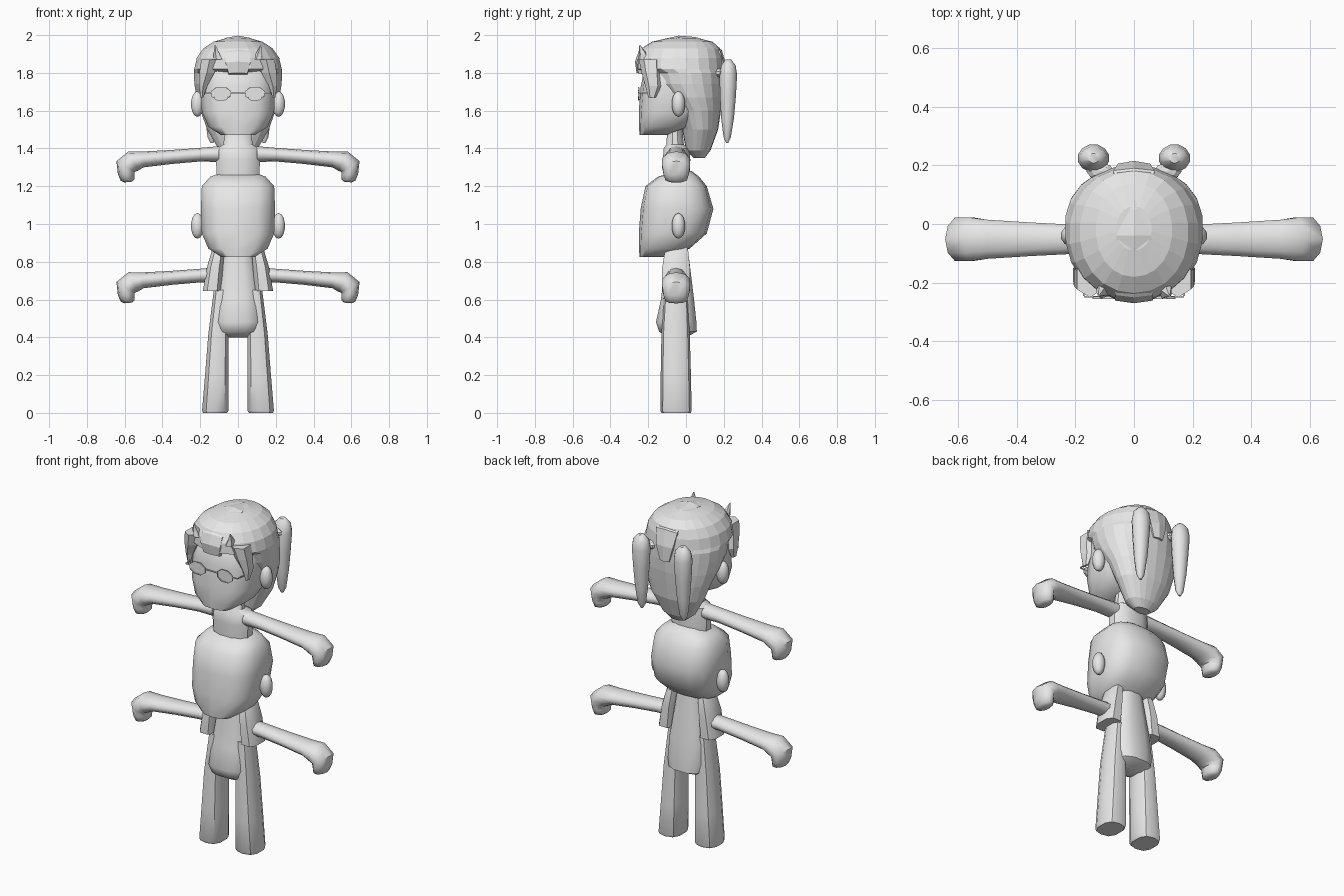
import bpy, bmesh, math
from mathutils import Vector

if "Cube" in bpy.data.objects:
    bpy.data.objects.remove(bpy.data.objects["Cube"])

GREY = bpy.data.materials.new("plain grey")
GREY.diffuse_color = (0.8, 0.8, 0.8, 1)
GREY.use_nodes = True
GREY.node_tree.nodes["Principled BSDF"].inputs["Base Color"].default_value = GREY.diffuse_color


def make(name, bm, angle=40):
    bmesh.ops.recalc_face_normals(bm, faces=bm.faces)
    me = bpy.data.meshes.new(name)
    bm.to_mesh(me)
    bm.free()
    ob = bpy.data.objects.new(name, me)
    bpy.context.collection.objects.link(ob)
    me.materials.append(GREY)
    bpy.ops.object.select_all(action='DESELECT')
    ob.select_set(True)
    bpy.context.view_layer.objects.active = ob
    if angle:
        bpy.ops.object.shade_smooth_by_angle(angle=math.radians(angle))
    return ob


def loft(name, rings, angle=40):
    """Skin a list of point rings and cap both ends."""
    bm = bmesh.new()
    rows = [[bm.verts.new(p) for p in r] for r in rings]
    n = len(rows[0])
    for a, b in zip(rows, rows[1:]):
        for i in range(n):
            j = (i + 1) % n
            bm.faces.new((a[i], a[j], b[j], b[i]))
    bm.faces.new(rows[0])
    bm.faces.new(rows[-1])
    return make(name, bm, angle)


def oval(n, e):
    for i in range(n):
        t = 2 * math.pi * (i + 0.5) / n
        c, s = math.cos(t), math.sin(t)
        yield (math.copysign(abs(c) ** (2 / e), c), math.copysign(abs(s) ** (2 / e), s))


def stack(name, sections, n=12, e=2.3, x=0, dz=0, angle=40):
    """Upright loft; section = z, front y, back y, half width, optional x shift."""
    rings = []
    for s in sections:
        z, y0, y1, w = s[:4]
        cx = x + (s[4] if len(s) > 4 else 0)
        rings.append([(cx + w * u, (y0 + y1) / 2 + (y1 - y0) / 2 * v, z + dz) for u, v in oval(n, e)])
    return loft(name, rings, angle)


def ball(name, loc, scale, seg=10, rings=7, angle=40):
    bm = bmesh.new()
    bmesh.ops.create_uvsphere(bm, u_segments=seg, v_segments=rings, radius=1)
    for v in bm.verts:
        v.co = Vector(loc) + Vector([a * b for a, b in zip(v.co, scale)])
    return make(name, bm, angle)


# two heads of the same form, one above the other, each with ears
HEAD = [(.825, -.245, -.10, .09), (.87, -.25, .02, .16), (.95, -.25, .11, .195), (1.08, -.24, .145, .2),
        (1.2, -.215, .11, .195), (1.25, -.15, .07, .15), (1.28, -.05, .03, .07)]
for label, dz in (("lower", 0), ("upper", .645)):
    stack(label + "_head", HEAD, n=14, e=2.8, dz=dz, angle=50)
    for sx in (-1, 1):
        ball(label + "_ear", (sx * .215, -.04, .99 + dz), (.036, .036, .068))

# faceted hair: cap above the forehead, long at the back
stack("hair_cap", [(1.35, .04, .10, .05), (1.39, .0, .13, .10), (1.5, -.02, .17, .165), (1.6, -.06, .185, .2),
                   (1.67, -.13, .195, .222), (1.74, -.19, .2, .233), (1.80, -.21, .2, .236),
                   (1.82, -.262, .2, .234), (1.88, -.26, .195, .22), (1.93, -.235, .18, .185),
                   (1.965, -.18, .14, .13), (1.985, -.09, .06, .06)], n=22, e=2.1, angle=0)

# raised centre lock running from fringe over the crown to the back
RIDGE = [(-.262, 1.80, .05), (-.27, 1.86, .065), (-.25, 1.915, .065), (-.18, 1.965, .065), (-.04, 1.997, .06),
         (.05, 1.99, .03), (.13, 1.965, .06), (.19, 1.92, .07), (.215, 1.83, .055), (.215, 1.74, .03)]
rings = []
for y, z, w in RIDGE:
    inward = (Vector((0, -.03, 1.74)) - Vector((0, y, z))).normalized() * .035
    c = Vector((0, y, z))
    side, lip = Vector((w, 0, 0)), inward * .3
    rings.append([c - side + lip, c, c + side + lip, c + side + inward, c - side + inward])
loft("centre_lock", rings, 0)

# fringe locks beside the face, and small spikes above them
for sx in (-1, 1):
    stack("side_lock", [(1.67, -.20, -.16, .008, sx * .19), (1.73, -.215, -.13, .025, sx * .185),
                        (1.80, -.235, -.13, .045, sx * .165), (1.87, -.25, -.13, .05, sx * .15)], n=6, angle=0)
    stack("fringe_spike", [(1.87, -.255, -.20, .025, sx * .105), (1.90, -.25, -.205, .018, sx * .112),
                           (1.945, -.248, -.24, .003, sx * .12)], n=5, angle=0)
    # hair bunches hanging behind
    stack("hair_bunch", [(1.43, .212, .224, .008), (1.46, .198, .238, .024), (1.56, .185, .255, .037),
                         (1.68, .178, .266, .046), (1.79, .176, .272, .054), (1.84, .186, .264, .046),
                         (1.87, .208, .24, .018)], n=12, e=2, x=sx * .138, angle=50)
    ball("hair_tie", (sx * .115, .18, 1.80), (.05, .03, .025), 8, 5, 0)


# glasses: rims, thin lenses, a bridge bar and temples
def bar(name, a, b, r):
    a, b = Vector(a), Vector(b)
    d = (b - a).normalized()
    u = d.orthogonal().normalized()
    v = d.cross(u)
    return loft(name, [[p + u * r, p + v * r, p - u * r, p - v * r] for p in (a, b)], 0)


for sx in (-1, 1):
    corners = [(sx * .09 + .052 * math.cos(k * math.pi / 4 + .39), -.252,
                1.69 + .036 * math.sin(k * math.pi / 4 + .39)) for k in range(8)]
    for p, q in zip(corners, corners[1:] + corners[:1]):
        bar("glasses_rim", p, q, .004)
    loft("glasses_lens", [corners, [(p[0], -.247, p[2]) for p in corners]], 0)
    bar("glasses_temple", (sx * .17, -.245, 1.695), (sx * .19, -.06, 1.69), .004)
bar("glasses_bar", (-.17, -.248, 1.695), (.17, -.248, 1.695), .004)

# upper neck and shoulders
stack("upper_torso", [(1.22, -.12, .02, .115), (1.34, -.125, .025, .12), (1.40, -.12, .02, .115),
                      (1.42, -.105, -.01, .08), (1.52, -.10, -.02, .068)], n=12)

# arms: x, z, half depth in y, half height, tilt of the section
ARM = [(.10, 1.37, .05, .042, 0), (.2, 1.367, .052, .036, 0), (.35, 1.355, .06, .037, 0), (.5, 1.342, .07, .042, 0),
       (.555, 1.333, .078, .057, 25), (.595, 1.305, .078, .056, 60), (.592, 1.262, .07, .044, 88),
       (.585, 1.232, .06, .036, 95), (.582, 1.222, .035, .02, 95)]
for label, dz in (("lower", -.64), ("upper", 0)):
    for sx in (-1, 1):
        rings = []
        for x, z, ry, rz, tilt in ARM:
            t = math.radians(tilt)
            rings.append([(sx * (x + rz * v * math.sin(t)), -.052 + ry * u, z + dz + rz * v * math.cos(t))
                          for u, v in oval(10, 2)])
        loft(label + "_arm", rings, 50)

# lower body: flared tunic, loose sleeves and legs
stack("tunic", [(.40, -.09, .0, .085), (.43, -.145, .06, .115), (.48, -.162, .058, .128), (.60, -.135, .045, .12),
                (.72, -.12, .03, .10), (.88, -.10, .01, .075)], n=12, e=2.6)
for sx in (-1, 1):
    stack("sleeve", [(.645, -.13, .025, .052, sx * .137), (.77, -.13, .025, .045, sx * .122),
                     (.86, -.115, .015, .035, sx * .105), (.90, -.09, .0, .02, sx * .095)], n=8, e=2.8)
    stack("leg", [(0, -.13, .025, .066, sx * .122), (.012, -.136, .03, .073, sx * .12), (.2, -.134, .026, .065, sx * .112),
                  (.42, -.13, .02, .056, sx * .103), (.65, -.115, .01, .045, sx * .085)], n=10, e=2.6)
